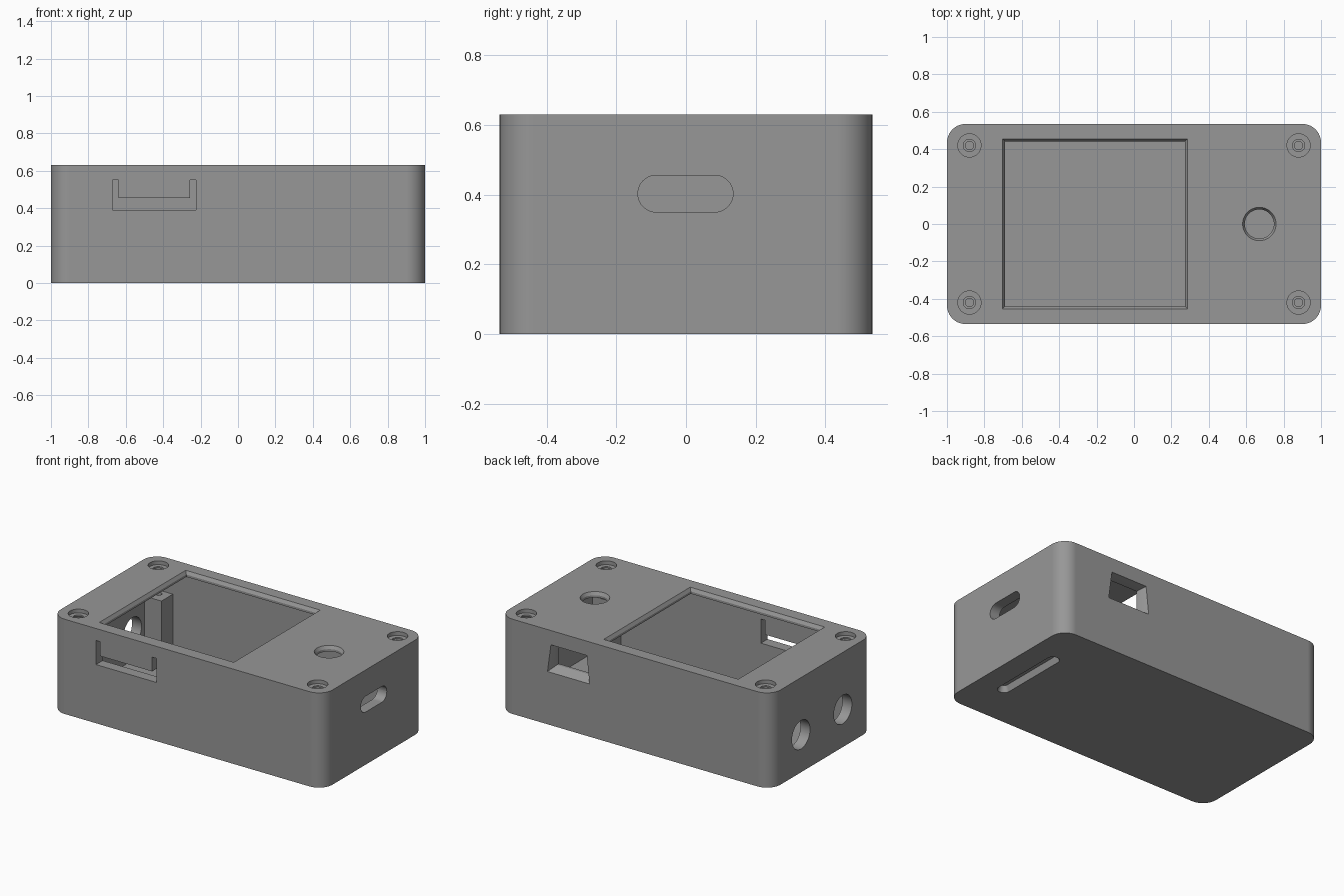
import bpy, bmesh
from math import cos, sin, pi

if "Cube" in bpy.data.objects:
    bpy.data.objects.remove(bpy.data.objects["Cube"])

# Dark grey plastic
plastic = bpy.data.materials.new("dark_grey_plastic")
plastic.diffuse_color = (0.31, 0.31, 0.31, 1)
plastic.use_nodes = True
plastic.node_tree.nodes["Principled BSDF"].inputs["Base Color"].default_value = plastic.diffuse_color


def rounded(u0, u1, v0, v1, r, n=10):
    """Outline of a rounded rectangle (also used for slots)."""
    corners = [(u1 - r, v1 - r), (u0 + r, v1 - r), (u0 + r, v0 + r), (u1 - r, v0 + r)]
    return [(cx + r * cos((k + i / n) * pi / 2), cy + r * sin((k + i / n) * pi / 2))
            for k, (cx, cy) in enumerate(corners) for i in range(n + 1)]


def rect(u0, u1, v0, v1):
    return [(u0, v0), (u1, v0), (u1, v1), (u0, v1)]


def circle(u, v, r, n=40):
    return [(u + r * cos(2 * pi * i / n), v + r * sin(2 * pi * i / n)) for i in range(n)]


def prism(name, start, a, b, axis='z', end=None):
    """Loft outline start at a to outline end at b along an axis."""
    place = {'x': lambda u, v, w: (w, u, v),
             'y': lambda u, v, w: (u, w, v),
             'z': lambda u, v, w: (u, v, w)}[axis]
    end = end or start
    bm = bmesh.new()
    lo = [bm.verts.new(place(u, v, a)) for u, v in start]
    hi = [bm.verts.new(place(u, v, b)) for u, v in end]
    bm.faces.new(lo)
    bm.faces.new(hi)
    n = len(lo)
    for i in range(n):
        j = (i + 1) % n
        bm.faces.new((lo[i], lo[j], hi[j], hi[i]))
    bmesh.ops.recalc_face_normals(bm, faces=bm.faces)
    mesh = bpy.data.meshes.new(name)
    bm.to_mesh(mesh)
    bm.free()
    mesh.materials.append(plastic)
    ob = bpy.data.objects.new(name, mesh)
    bpy.context.collection.objects.link(ob)
    return ob


def cut(target, *args, **kw):
    """Subtract a prism from the target and discard the cutter."""
    cutter = prism("cutter", *args, **kw)
    cutter.hide_render = True
    bpy.context.view_layer.objects.active = target
    mod = target.modifiers.new("cut", 'BOOLEAN')
    mod.operation = 'DIFFERENCE'
    mod.solver = 'EXACT'
    mod.object = cutter
    bpy.ops.object.modifier_apply(modifier=mod.name)
    bpy.data.objects.remove(cutter)


def smooth(ob):
    bpy.ops.object.select_all(action='DESELECT')
    ob.select_set(True)
    bpy.context.view_layer.objects.active = ob
    bpy.ops.object.shade_smooth_by_angle(angle=0.5)
    mod = ob.modifiers.new("flat_large_faces", 'WEIGHTED_NORMAL')
    mod.keep_sharp = True


W, D, H, WALL, FLOOR, LID = 1.0, 0.535, 0.63, 0.07, 0.06, 0.035

# Hollow enclosure
case = prism("enclosure", rounded(-W, W, -D, D, 0.1), 0, H)
cut(case, rounded(-W + WALL, W - WALL, -D + WALL, D - WALL, 0.04), FLOOR, H - LID)

# Display window with chamfered rim
win = (-0.69, 0.273, -0.44, 0.442)
cut(case, rect(*win), H - 0.2, H + 0.1)
inner = rect(*win)
outer = rect(win[0] - 0.014, win[1] + 0.014, win[2] - 0.014, win[3] + 0.014)
cut(case, inner, H - 0.02, H + 0.001, end=outer)

# Round button hole with chamfered rim
cut(case, circle(0.67, 0, 0.078), H - 0.2, H + 0.1)
cut(case, circle(0.67, 0, 0.078), H - 0.02, H + 0.001, end=circle(0.67, 0, 0.09))

# Corner screw holes with counterbores
corners = [(sx * 0.88, sy * 0.42) for sx in (-1, 1) for sy in (-1, 1)]
for x, y in corners:
    cut(case, circle(x, y, 0.062), H - 0.025, H + 0.1)
    cut(case, circle(x, y, 0.033), H - 0.1, H + 0.1)

# Front slot around a flexible tab
cut(case, rect(-0.67, -0.225, 0.39, 0.455), -D - 0.1, -D + WALL + 0.02, axis='y')
for u0, u1 in ((-0.67, -0.64), (-0.257, -0.225)):
    cut(case, rect(u0, u1, 0.42, 0.55), -D - 0.1, -D + WALL + 0.02, axis='y')

# Flared opening in the back wall, wider at the bottom
cut(case, rect(0.37, 0.61, 0.385, 0.525), D - WALL - 0.02, D + 0.1, axis='y')
cut(case, rect(0.37, 0.61, 0.385, 0.525), D - 0.05, D + 0.001, axis='y',
    end=[(0.335, 0.35), (0.645, 0.35), (0.62, 0.535), (0.355, 0.535)])

# Rounded slot in the right end
cut(case, rounded(-0.138, 0.135, 0.35, 0.455, 0.052), W - WALL - 0.02, W + 0.1, axis='x')

# Two round jack holes in the left end
for y in (-0.22, 0.22):
    cut(case, circle(y, 0.25, 0.095), -W - 0.1, -W + WALL + 0.02, axis='x')

# Long groove in the underside
cut(case, rounded(0.77, 0.85, -0.275, 0.255, 0.039), -0.001, 0.04,
    end=rounded(0.785, 0.835, -0.26, 0.24, 0.024))
smooth(case)

# Screw posts inside the corners
for i, (x, y) in enumerate(corners):
    post = prism(f"screw_post_{i + 1}", rect(x - 0.075, x + 0.075, y - 0.075, y + 0.075),
                 FLOOR - 0.01, 0.44)
    cut(post, circle(x, y, 0.022, 24), 0.2, 0.5)
    smooth(post)
